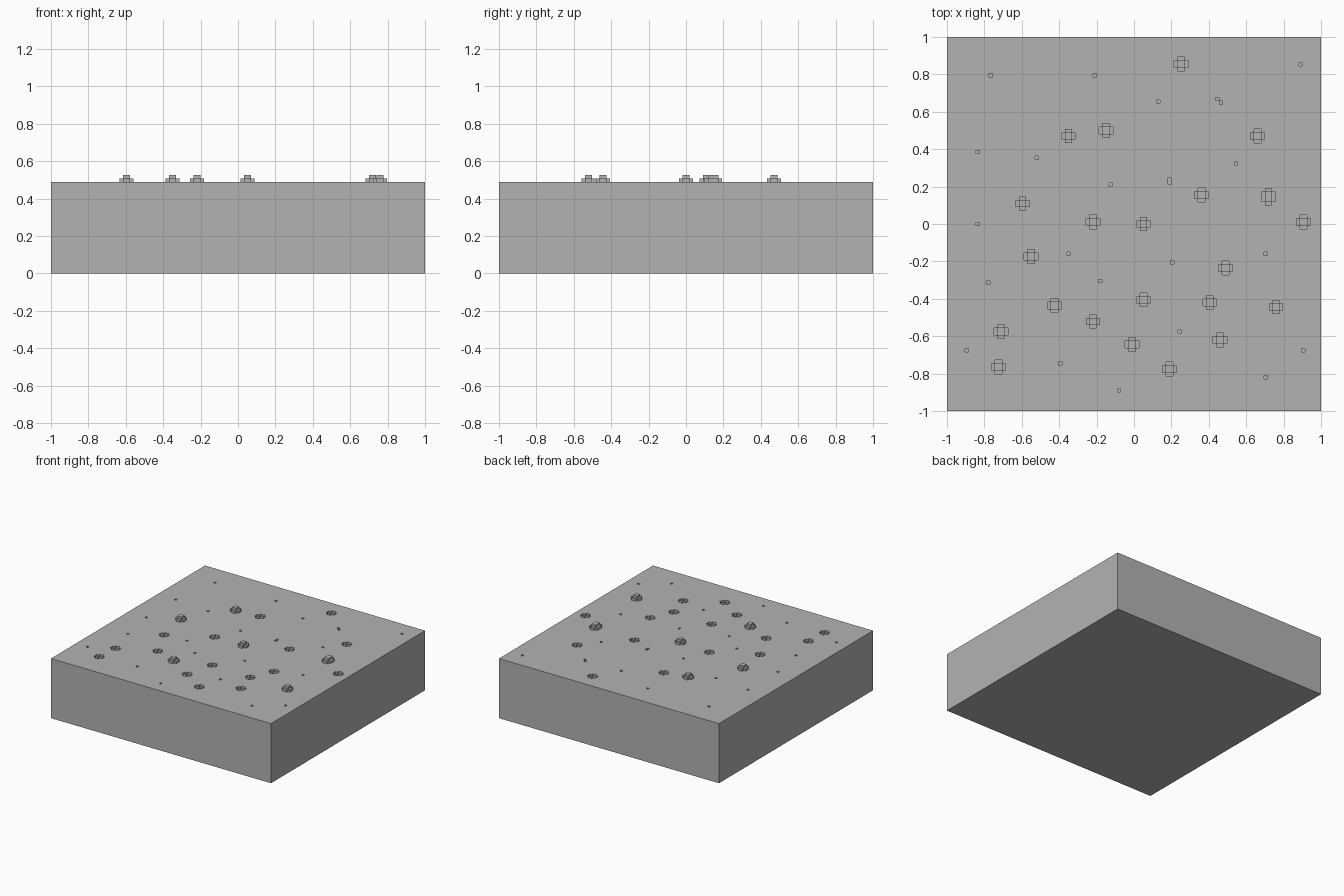
import bpy, bmesh

if "Cube" in bpy.data.objects:
    bpy.data.objects.remove(bpy.data.objects["Cube"])

V = 0.0187          # size of one block step
TOP = 0.49          # height of the slab surface

mat = bpy.data.materials.new("stone grey")
mat.diffuse_color = (0.45, 0.45, 0.45, 1)
mat.use_nodes = True
mat.node_tree.nodes["Principled BSDF"].inputs["Base Color"].default_value = mat.diffuse_color

bumps = [(-0.595, 0.11), (-0.35, 0.47), (-0.22, -0.52), (0.05, 0.0), (0.72, 0.145), (0.76, -0.445)]
pits = [(0.25, 0.855), (-0.15, 0.50), (0.66, 0.47), (0.36, 0.155), (-0.22, 0.01), (0.905, 0.01),
        (-0.55, -0.175), (0.49, -0.235), (-0.425, -0.435), (0.05, -0.405), (0.405, -0.42),
        (-0.71, -0.575), (-0.01, -0.645), (0.46, -0.62), (-0.725, -0.765), (0.19, -0.775)]
specks = [(-0.765, 0.795), (-0.21, 0.795), (0.89, 0.855), (0.13, 0.655), (0.446, 0.668),
          (0.465, 0.649), (-0.835, 0.385), (-0.52, 0.355), (0.545, 0.325), (-0.125, 0.21),
          (-0.835, 0.0), (-0.35, -0.16), (0.205, -0.205), (0.705, -0.16), (-0.78, -0.315),
          (-0.18, -0.305), (0.245, -0.575), (-0.895, -0.675), (0.905, -0.675),
          (-0.395, -0.745), (0.705, -0.82), (-0.08, -0.89)]


def square(w, h):
    return [(-w, -h), (w, -h), (w, h), (-w, h)]


def notched(a, b):
    # square with its four corner blocks missing
    return [(-b, -a), (b, -a), (b, -b), (a, -b), (a, b), (b, b),
            (b, a), (-b, a), (-b, b), (-a, b), (-a, -b), (-b, -b)]


def prism(bm, outline, c, z0, z1):
    lo = [bm.verts.new((c[0] + x, c[1] + y, z0)) for x, y in outline]
    hi = [bm.verts.new((c[0] + x, c[1] + y, z1)) for x, y in outline]
    bm.faces.new(lo[::-1])
    bm.faces.new(hi)
    n = len(lo)
    for i in range(n):
        j = (i + 1) % n
        bm.faces.new((lo[i], lo[j], hi[j], hi[i]))


def finish(bm, name):
    me = bpy.data.meshes.new(name)
    bm.to_mesh(me)
    bm.free()
    me.materials.append(mat)
    ob = bpy.data.objects.new(name, me)
    bpy.context.collection.objects.link(ob)
    return ob


WIDE = notched(2 * V, V)
CORE = square(V, V)

# slab
bm = bmesh.new()
prism(bm, square(1, 1), (0, 0), 0, TOP)
slab = finish(bm, "slab")

# shallow cutter: pit rims and single-block specks
bm = bmesh.new()
for c in pits:
    prism(bm, WIDE, c, TOP - V, TOP + 0.05)
for c in specks:
    prism(bm, square(0.009, 0.009), c, TOP - V, TOP + 0.05)
prism(bm, square(0.009, 0.0187), (0.19, 0.23), TOP - V, TOP + 0.05)
shallow = finish(bm, "shallow_cutter")

# deep cutter: pit centres
bm = bmesh.new()
for c in pits:
    prism(bm, CORE, c, TOP - 2 * V, TOP + 0.06)
deep = finish(bm, "deep_cutter")

for cutter in (shallow, deep):
    cutter.hide_render = True
    m = slab.modifiers.new(cutter.name, 'BOOLEAN')
    m.operation = 'DIFFERENCE'
    m.solver = 'EXACT'
    m.object = cutter

# bake the cuts and drop the cutters
bpy.context.view_layer.update()
dg = bpy.context.evaluated_depsgraph_get()
cut = bpy.data.meshes.new_from_object(slab.evaluated_get(dg))
slab.modifiers.clear()
slab.data = cut
for cutter in (shallow, deep):
    bpy.data.objects.remove(cutter)

# stepped bumps
bm = bmesh.new()
for c in bumps:
    outline = WIDE
    core = CORE
    if c[0] == 0.72:  # one bump is a block longer in y
        outline = [(x, y + (V / 2 if y > 0 else -V / 2)) for x, y in WIDE]
        core = square(V, 1.5 * V)
    prism(bm, outline, c, TOP - 0.002, TOP + V)
    prism(bm, core, c, TOP + V - 0.002, TOP + 2 * V)
finish(bm, "bumps")
